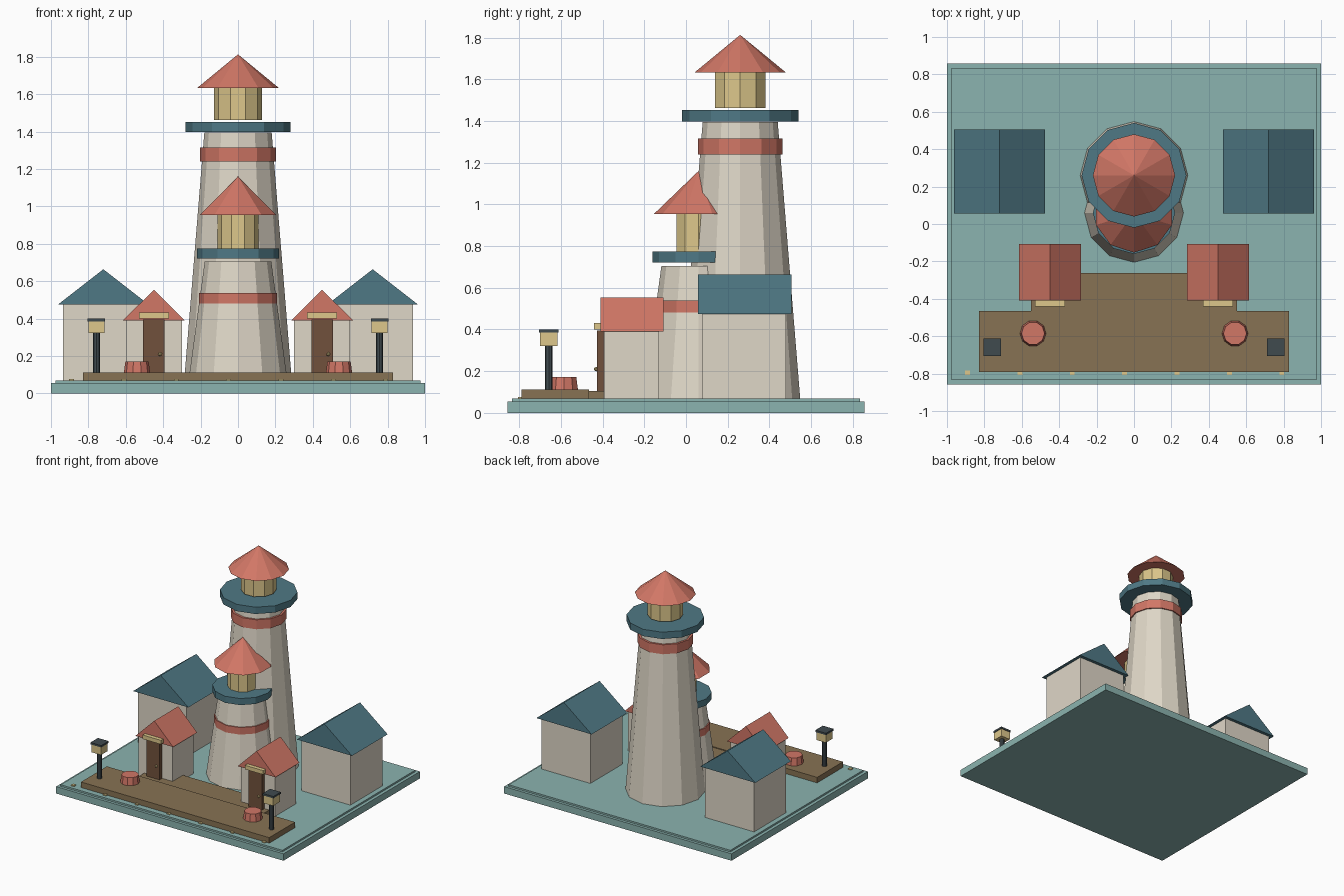
import bpy, bmesh
from math import pi
from mathutils import Matrix

if "Cube" in bpy.data.objects:
    bpy.data.objects.remove(bpy.data.objects["Cube"])


def material(name, r, g, b):
    m = bpy.data.materials.new(name)
    m.diffuse_color = [(c / 255) ** 2.2 for c in (r, g, b)] + [1]
    m.use_nodes = True
    m.node_tree.nodes["Principled BSDF"].inputs["Base Color"].default_value = m.diffuse_color
    return m


SEA = material("sea_teal", 138, 178, 174)
BLUE = material("slate_blue", 80, 120, 132)
RED = material("coral_red", 208, 118, 102)
WALL = material("cream_wall", 222, 214, 198)
GLASS = material("lamp_yellow", 220, 198, 138)
WOOD = material("deck_wood", 134, 114, 84)
DOOR = material("door_brown", 112, 82, 62)
DARK = material("dark_iron", 66, 76, 80)


def finish(name, bm, mat):
    bmesh.ops.recalc_face_normals(bm, faces=bm.faces)
    me = bpy.data.meshes.new(name)
    bm.to_mesh(me)
    bm.free()
    me.materials.append(mat)
    ob = bpy.data.objects.new(name, me)
    bpy.context.collection.objects.link(ob)
    return ob


def box(name, x0, x1, y0, y1, z0, z1, mat):
    bm = bmesh.new()
    mid = Matrix.Translation(((x0 + x1) / 2, (y0 + y1) / 2, (z0 + z1) / 2))
    size = Matrix.Diagonal((x1 - x0, y1 - y0, z1 - z0, 1))
    bmesh.ops.create_cube(bm, size=1, matrix=mid @ size)
    return finish(name, bm, mat)


def cone(name, x, y, z0, z1, r0, r1, sides, mat, turn=0):
    bm = bmesh.new()
    # first vertex points along y
    m = Matrix.Translation((x, y, (z0 + z1) / 2)) @ Matrix.Rotation(pi / 2 + turn, 4, 'Z')
    bmesh.ops.create_cone(bm, cap_ends=True, segments=sides, radius1=r0, radius2=r1,
                          depth=z1 - z0, matrix=m)
    bmesh.ops.remove_doubles(bm, verts=bm.verts, dist=1e-5)
    return finish(name, bm, mat)


def gable_roof(name, x, half, y0, y1, z0, z1, mat):
    bm = bmesh.new()
    tri = [(x - half, z0), (x + half, z0), (x, z1)]
    a = [bm.verts.new((u, y0, w)) for u, w in tri]
    b = [bm.verts.new((u, y1, w)) for u, w in tri]
    bm.faces.new(a)
    bm.faces.new(b)
    for i in range(3):
        j = (i + 1) % 3
        bm.faces.new((a[i], a[j], b[j], b[i]))
    return finish(name, bm, mat)


# stepped base
box("base", -1, 1, -0.857, 0.857, 0, 0.055, SEA)
box("base_top", -0.975, 0.975, -0.835, 0.835, 0.055, 0.068, SEA)

# tall lighthouse
Y = 0.26
cone("tall_tower", 0, Y, 0.065, 1.395, 0.288, 0.18, 12, WALL)
cone("tall_band", 0, Y, 1.24, 1.315, 0.202, 0.202, 12, RED)
cone("tall_gallery", 0, Y, 1.398, 1.452, 0.28, 0.28, 12, BLUE)
cone("tall_lantern", 0, Y, 1.462, 1.635, 0.128, 0.128, 10, GLASS)
cone("tall_roof", 0, Y, 1.632, 1.813, 0.22, 0, 12, RED)

# short lighthouse
Y = 0.06
cone("short_tower", 0, Y, 0.065, 0.705, 0.265, 0.178, 12, WALL)
cone("short_band", 0, Y, 0.482, 0.538, 0.209, 0.209, 12, RED)
cone("short_gallery", 0, Y, 0.722, 0.774, 0.22, 0.22, 12, BLUE)
cone("short_lantern", 0, Y, 0.774, 0.958, 0.11, 0.11, 10, GLASS)
cone("short_roof", 0, Y, 0.955, 1.16, 0.213, 0, 10, RED, pi / 10)

# boardwalk
box("deck", -0.828, 0.828, -0.79, -0.465, 0.066, 0.112, WOOD)
box("deck_back", -0.55, 0.55, -0.47, -0.263, 0.066, 0.106, WOOD)

# pegs along the front edge
for i in range(7):
    x = -0.89 + 0.28 * i
    box(f"shore_peg_{i}", x - 0.013, x + 0.013, -0.807, -0.783, 0.06, 0.076, GLASS)

for s, side in ((-1, "left"), (1, "right")):
    # rear house
    x = 0.72 * s
    box(f"{side}_house", x - 0.215, x + 0.215, 0.077, 0.48, 0.068, 0.475, WALL)
    gable_roof(f"{side}_house_roof", x, 0.243, 0.057, 0.505, 0.475, 0.664, BLUE)

    # front cottage with door
    x = 0.45 * s
    box(f"{side}_cottage", x - 0.15, x + 0.15, -0.393, -0.13, 0.068, 0.392, WALL)
    gable_roof(f"{side}_cottage_roof", x, 0.166, -0.41, -0.108, 0.39, 0.554, RED)
    box(f"{side}_door", x - 0.058, x + 0.058, -0.426, -0.39, 0.1, 0.395, DOOR)
    box(f"{side}_lintel", x - 0.08, x + 0.08, -0.441, -0.4, 0.4, 0.432, GLASS)
    bm = bmesh.new()
    bmesh.ops.create_icosphere(bm, subdivisions=1, radius=0.011,
                               matrix=Matrix.Translation((x + 0.033, -0.431, 0.21)))
    finish(f"{side}_door_knob", bm, GLASS)

    # mooring drum
    cone(f"{side}_drum", 0.54 * s, -0.585, 0.112, 0.172, 0.07, 0.062, 10, RED)

    # lamp post
    x, y = 0.757 * s, -0.658
    cone(f"{side}_lamp_post", x, y, 0.11, 0.33, 0.018, 0.018, 8, DARK)
    box(f"{side}_lamp_head", x - 0.042, x + 0.042, y - 0.042, y + 0.042, 0.322, 0.387, GLASS)
    box(f"{side}_lamp_cap", x - 0.047, x + 0.047, y - 0.047, y + 0.047, 0.385, 0.4, DARK)
